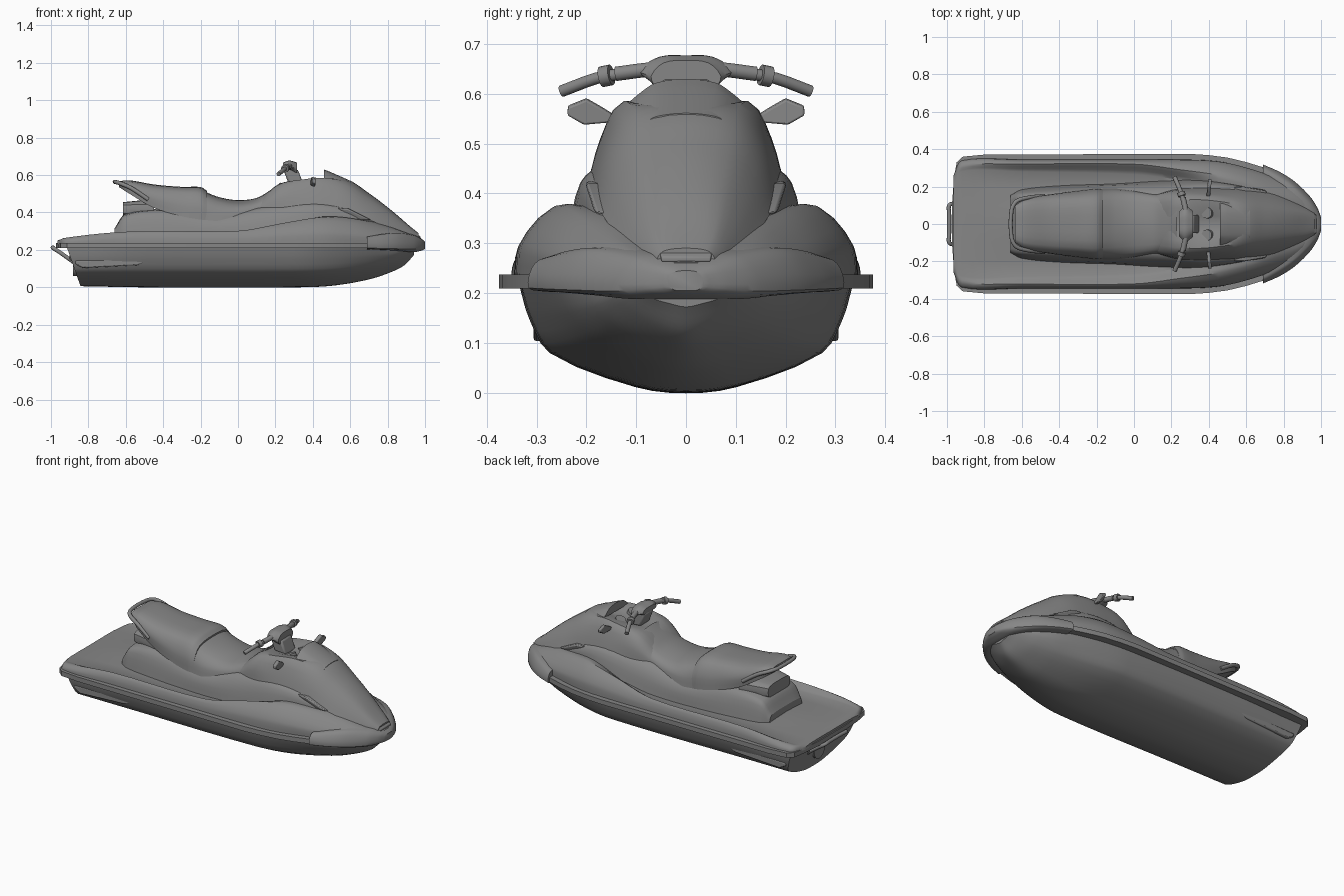
import bpy, bmesh, math
from mathutils import Vector as V

GREY = bpy.data.materials.new("dark_grey")
GREY.diffuse_color = (.24, .24, .24, 1)


def finish(name, bm, angle=32, bevel=0):
    bmesh.ops.recalc_face_normals(bm, faces=bm.faces)
    me = bpy.data.meshes.new(name)
    bm.to_mesh(me)
    bm.free()
    me.materials.append(GREY)
    ob = bpy.data.objects.new(name, me)
    bpy.context.collection.objects.link(ob)
    bpy.ops.object.select_all(action='DESELECT')
    ob.select_set(True)
    bpy.context.view_layer.objects.active = ob
    if bevel:
        m = ob.modifiers.new("bevel", 'BEVEL')
        m.width, m.segments, m.limit_method = bevel, 2, 'ANGLE'
    bpy.ops.object.shade_smooth_by_angle(angle=math.radians(angle))
    return ob


def spline(p, n):
    """Smooth curve through points, n steps per span."""
    d = [max((b - a).length, 1e-5) for a, b in zip(p, p[1:])]
    t = [(p[1] - p[0]) / d[0]]
    t += [(p[i + 1] - p[i - 1]) / (d[i - 1] + d[i]) for i in range(1, len(p) - 1)]
    t += [(p[-1] - p[-2]) / d[-1]]
    out = []
    for i in range(len(d)):
        for k in range(n):
            u = k / n
            out.append(p[i] * (2*u**3 - 3*u**2 + 1) + p[i + 1] * (3*u**2 - 2*u**3)
                       + t[i] * d[i] * (u**3 - 2*u**2 + u) + t[i + 1] * d[i] * (u**3 - u**2))
    return out + [p[-1]]


def loft(name, stations, nx=5, ns=3, shear=None):
    """Loft stations (x, y, z, y, z ...) running from side edge to centreline, mirrored in y."""
    rows = []
    for x, *c in stations:
        half = [V((x, c[i], c[i + 1])) for i in range(0, len(c), 2)]
        rows.append(half + [V((q.x, -q.y, q.z)) for q in half[-2::-1]])
    rows = [spline(r, ns) for r in rows]
    rows = list(zip(*[spline(list(col), nx) for col in zip(*rows)]))
    bm = bmesh.new()
    vs = [[bm.verts.new(shear(q) if shear else q) for q in r] for r in rows]
    n = len(vs[0])
    for a, b in zip(vs, vs[1:]):
        for j in range(n):
            bm.faces.new((a[j], a[(j + 1) % n], b[(j + 1) % n], b[j]))
    bm.faces.new(vs[0])
    bm.faces.new(vs[-1])
    return finish(name, bm)


def prism(name, pts, offset, bevel=0):
    bm = bmesh.new()
    f = bm.faces.new([bm.verts.new(p) for p in pts])
    r = bmesh.ops.extrude_face_region(bm, geom=[f])
    bmesh.ops.translate(bm, vec=offset, verts=[v for v in r['geom'] if isinstance(v, bmesh.types.BMVert)])
    if len([g for g in bm.faces if len(g.verts) == len(pts)]) < 2:
        bm.faces.new([v for v in f.verts])
    return finish(name, bm, 32, bevel)


def tube(name, pts, radius, n=5, sides=10):
    path = spline([V(p) for p in pts], n)
    bm = bmesh.new()
    rings = []
    for i, p in enumerate(path):
        q = (path[min(i + 1, len(path) - 1)] - path[max(i - 1, 0)]).to_track_quat('Z', 'Y')
        rings.append([bm.verts.new(p + q @ V((radius * math.cos(a), radius * math.sin(a), 0)))
                      for a in [k * math.tau / sides for k in range(sides)]])
    for a, b in zip(rings, rings[1:]):
        # align ring start to avoid twisting
        s = min(range(sides), key=lambda k: (b[k].co - a[0].co).length)
        b[:] = b[s:] + b[:s]
        for j in range(sides):
            bm.faces.new((a[j], a[(j + 1) % sides], b[(j + 1) % sides], b[j]))
    bm.faces.new(rings[0])
    bm.faces.new(rings[-1])
    return finish(name, bm, 40)


def both(pts):
    return pts + [(x, -y, z) for x, y, z in reversed(pts)]


# Hull with raked transom
loft("hull", [
    (-.84, .315, .21, .305, .15, .27, .08, .1, .015, 0, .006),
    (-.5, .33, .21, .312, .15, .27, .08, .1, .012, 0, 0),
    (.3, .33, .21, .312, .15, .27, .08, .1, .012, 0, 0),
    (.5, .31, .21, .285, .15, .24, .085, .09, .02, 0, .008),
    (.7, .26, .21, .235, .16, .185, .105, .075, .055, 0, .042),
    (.82, .2, .21, .185, .172, .14, .13, .06, .095, 0, .082),
    (.89, .15, .212, .142, .19, .105, .16, .045, .13, 0, .118),
    (.94, .1, .215, .095, .205, .07, .19, .03, .178, 0, .172)],
    shear=lambda q: V((q.x - (.35 * q.z if q.x < -.78 else 0), q.y, q.z)))

# Rub rail around the whole boat
edge = [(-.972, .12), (-.962, .25), (-.948, .33), (-.915, .36), (-.8, .371), (.3, .375), (.4, .368), (.5, .355),
        (.6, .331), (.7, .3), (.78, .264), (.85, .222), (.91, .174), (.96, .11), (.982, .06)]
prism("rub_rail", both([(x, y, .209) for x, y in edge]), (0, 0, .028))

# Deck with footwells and raised front shoulders
loft("deck", [
    (-.965, .26, .23, .25, .24, .24, .245, .2, .25, 0, .25),
    (-.92, .34, .23, .335, .25, .31, .265, .28, .262, 0, .262),
    (-.6, .345, .23, .34, .27, .32, .297, .28, .268, 0, .28),
    (0, .345, .23, .34, .27, .32, .302, .265, .262, 0, .28),
    (.25, .345, .23, .338, .29, .29, .345, .235, .305, 0, .33),
    (.45, .335, .23, .328, .3, .262, .375, .2, .37, 0, .4),
    (.6, .30, .23, .297, .29, .23, .365, .17, .37, 0, .4),
    (.75, .25, .23, .245, .275, .185, .33, .13, .345, 0, .35),
    (.9, .17, .22, .165, .255, .125, .287, .08, .292, 0, .295),
    (.98, .05, .22, .05, .235, .04, .255, .03, .26, 0, .262)])

# Bow bumper, flat underneath
loft("bow_bumper", [
    (.69, .285, .203, .316, .21, .31, .25, .285, .27, 0, .27),
    (.78, .235, .2, .276, .208, .268, .252, .235, .285, 0, .285),
    (.86, .18, .195, .224, .206, .216, .254, .182, .29, 0, .29),
    (.94, .1, .188, .146, .204, .138, .25, .105, .276, 0, .28),
    (.98, .05, .196, .085, .208, .08, .242, .06, .257, 0, .26),
    (1.0, .02, .205, .035, .213, .034, .235, .02, .243, 0, .245)])

# Centre pedestal under seat and hood
loft("pedestal", [
    (-.66, .155, .26, .15, .29, .13, .31, 0, .315),
    (-.6, .185, .26, .165, .36, .14, .385, 0, .395),
    (-.4, .205, .26, .185, .36, .15, .41, 0, .42),
    (-.1, .215, .26, .20, .34, .15, .39, 0, .40),
    (.15, .23, .28, .207, .375, .16, .43, 0, .44),
    (.4, .235, .33, .212, .422, .17, .455, 0, .47),
    (.6, .2, .33, .19, .40, .14, .43, 0, .44),
    (.75, .17, .30, .14, .34, .1, .36, 0, .37)])

# Hood, dished where the instruments sit
loft("hood", [
    (.12, .16, .40, .15, .44, .11, .465, 0, .47),
    (.22, .185, .42, .17, .50, .125, .55, 0, .545),
    (.35, .197, .42, .172, .51, .13, .577, 0, .55),
    (.46, .197, .41, .167, .51, .12, .585, 0, .56),
    (.58, .19, .39, .155, .49, .1, .56, 0, .576),
    (.7, .17, .36, .135, .43, .085, .484, 0, .503),
    (.82, .135, .31, .108, .36, .068, .4, 0, .412),
    (.92, .09, .27, .078, .297, .055, .32, 0, .326),
    (.965, .06, .255, .055, .275, .04, .286, 0, .29)])

# Visor ahead of the instruments
loft("visor", [
    (.46, .118, .58, .088, .605, .06, .622, 0, .63),
    (.5, .115, .57, .085, .594, .058, .607, 0, .614),
    (.62, .085, .53, .07, .55, .04, .558, 0, .561)])
prism("bow_hatch", both([(.935, .055, .297), (.975, .05, .262)]), (0, 0, .01), .003)

# Two-part seat
loft("rear_seat", [
    (-.635, .09, .535, .1, .55, .08, .565, 0, .567),
    (-.58, .13, .50, .132, .535, .1, .565, 0, .572),
    (-.45, .155, .425, .155, .49, .115, .537, 0, .55),
    (-.3, .18, .38, .17, .46, .125, .523, 0, .537),
    (-.2, .19, .362, .18, .45, .13, .518, 0, .536),
    (-.165, .187, .36, .175, .44, .125, .5, 0, .515)])
loft("front_seat", [
    (-.18, .188, .36, .175, .44, .13, .495, 0, .512),
    (-.1, .19, .355, .175, .42, .125, .465, 0, .482),
    (0, .18, .365, .165, .42, .115, .45, 0, .466),
    (.1, .165, .395, .15, .44, .11, .465, 0, .478),
    (.17, .155, .435, .14, .475, .1, .508, 0, .518),
    (.23, .135, .49, .12, .525, .09, .55, 0, .562)])

# Grab rail, tail block and boarding step
tube("grab_rail", both([(-.48, .15, .47), (-.57, .14, .53), (-.63, .12, .556), (-.655, .07, .563)]), .011)
loft("tail_block", [
    (-.615, .08, .385, .1, .395, .1, .44, .07, .453, 0, .455),
    (-.45, .13, .37, .14, .39, .14, .445, .1, .47, 0, .47)], ns=2)
tube("boarding_step", both([(-.88, .11, .135), (-.95, .11, .185), (-.988, .1, .21), (-.988, .05, .212)]), .011)

# Jet nozzle and transom plate
tube("jet_nozzle", [(-.8, 0, .11), (-.882, 0, .11)], .05, 1, 20)
prism("transom_plate", [(-.9, y, z) for y, z in ((-.16, .2), (.16, .2), (.12, .14), (-.12, .14))], (.04, 0, 0), .006)

# Steering column with padded top
prism("steering_column", both([(.35, .05, .55), (.27, .045, .555)]), (-.03, 0, .08), .01)
loft("handlebar_pad", [
    (.24, .05, .635, .065, .645, .045, .664, 0, .666),
    (.275, .07, .63, .095, .645, .055, .674, 0, .677),
    (.315, .06, .61, .07, .635, .045, .662, 0, .667)])

for s, side in ((1, "left"), (-1, "right")):
    # Bars, grips, clamps and levers
    tube(side + "_bar_arm", [(.28, .03*s, .652), (.275, .08*s, .648), (.262, .14*s, .64)], .015)
    tube(side + "_grip", [(.262, .13*s, .64), (.247, .18*s, .631), (.217, .25*s, .605)], .012, 3)
    tube(side + "_clamp", [(.257, .15*s, .638), (.25, .17*s, .634)], .021, 1, 12)
    # Mirrors
    mirror = [(.13, .55), (.17, .575), (.2, .592), (.237, .577), (.238, .56), (.205, .541), (.16, .545)]
    prism(side + "_mirror", [(.385 + .1 * (y - .13), y * s, z) for y, z in mirror], (.02, 0, -.004), .004)
    # Instrument dials
    tube(side + "_dial", [(.4, .06*s, .55), (.388, .06*s, .575)], .03, 1, 20)
    # Side vents beside the hood
    prism(side + "_vent", [(x, y * s, z) for x, y, z in
                           ((.54, .15, .425), (.6, .15, .42), (.72, .13, .36), (.62, .13, .36))],
          (-.01, .053*s, 0), .008)
    # Hull sponsons
    prism(side + "_sponson", [(x, .27*s, z) for x, z in
                              ((-.87, .125), (-.83, .103), (-.54, .118), (-.44, .155), (-.87, .143))],
          (0, .036*s, 0), .006)
